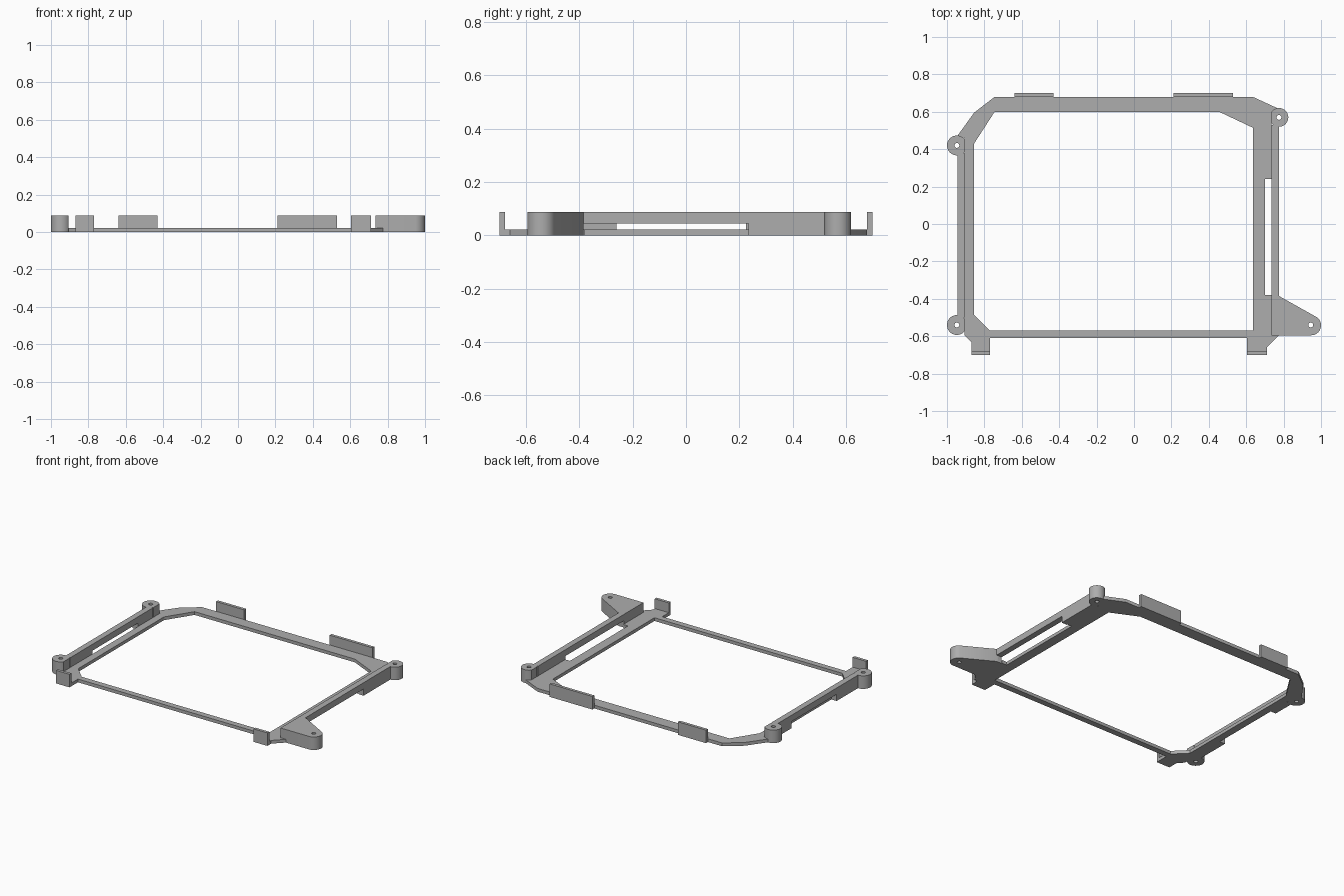
import bpy, bmesh
from math import radians, cos, sin
from mathutils import Matrix

cube = bpy.data.objects.get("Cube")
if cube:
    bpy.data.objects.remove(cube)

grey = bpy.data.materials.new("plain grey")
grey.use_nodes = True
colour = (0.42, 0.42, 0.42, 1)
grey.diffuse_color = colour
grey.node_tree.nodes["Principled BSDF"].inputs["Base Color"].default_value = colour

TOP = 0.088      # full height of posts, rails and clips
PLATE = 0.022    # thickness of the flat frame
GAP = 0.045      # underside of the raised rail spans


def arc(cx, cy, r, start, end, n=32):
    """Points along an arc, angles in degrees."""
    angles = [radians(start + (end - start) * i / n) for i in range(n + 1)]
    return [(cx + r * cos(a), cy + r * sin(a)) for a in angles]


def prism(name, loops, low, high, along_x=False):
    """Extrude an outline (first loop) with holes (other loops)."""
    curve = bpy.data.curves.new(name, 'CURVE')
    curve.dimensions = '2D'
    curve.fill_mode = 'BOTH'
    curve.extrude = (high - low) / 2
    for loop in loops:
        spline = curve.splines.new('POLY')
        spline.points.add(len(loop) - 1)
        for point, (u, v) in zip(spline.points, loop):
            point.co = (u, v, 0, 1)
        spline.use_cyclic_u = True
    obj = bpy.data.objects.new(name, curve)
    bpy.context.collection.objects.link(obj)
    bpy.ops.object.select_all(action='DESELECT')
    obj.select_set(True)
    bpy.context.view_layer.objects.active = obj
    bpy.ops.object.convert(target='MESH')
    obj = bpy.context.view_layer.objects.active
    mesh = obj.data
    bm = bmesh.new()
    bm.from_mesh(mesh)
    bmesh.ops.remove_doubles(bm, verts=bm.verts, dist=0.0001)
    bmesh.ops.translate(bm, verts=bm.verts, vec=(0, 0, (low + high) / 2))
    if along_x:  # profile (y, z) extruded along x
        turn = Matrix(((0, 0, 1), (1, 0, 0), (0, 1, 0)))
        bmesh.ops.transform(bm, matrix=turn.to_4x4(), verts=bm.verts)
    bmesh.ops.recalc_face_normals(bm, faces=bm.faces)
    bm.to_mesh(mesh)
    bm.free()
    mesh.materials.clear()
    mesh.materials.append(grey)
    bpy.ops.object.shade_smooth_by_angle(angle=radians(30))
    return obj


def rect(x0, x1, y0, y1):
    return [(x0, y0), (x1, y0), (x1, y1), (x0, y1)]


def hole(cx, cy):
    return arc(cx, cy, 0.013, 0, 345, 23)


# Flat frame with its slot edge beside the raised rail
outer = [(-0.87, -0.68), (-0.77, -0.68), (-0.77, -0.61), (0.605, -0.61),
         (0.605, -0.68), (0.71, -0.68), (0.71, -0.66), (0.775, -0.595),
         (0.735, -0.595), (0.735, -0.38), (0.70, -0.38), (0.70, 0.24),
         (0.735, 0.24), (0.735, 0.60), (0.765, 0.62), (0.635, 0.68),
         (-0.745, 0.68), (-0.855, 0.595), (-0.945, 0.47), (-0.905, 0.46),
         (-0.905, -0.595), (-0.87, -0.63)]
inner = [(-0.77, -0.57), (0.635, -0.57), (0.635, 0.515), (0.455, 0.60),
         (-0.745, 0.60), (-0.855, 0.43), (-0.855, -0.485)]
prism("flat_frame", [outer, inner], 0, PLATE)

# Upright clips along the front and back edges
for name, x0, x1, y0 in (("front_right_clip", -0.87, -0.77, -0.70),
                         ("front_left_clip", 0.605, 0.71, -0.70),
                         ("back_right_clip", -0.64, -0.43, 0.68),
                         ("back_left_clip", 0.21, 0.53, 0.68)):
    prism(name, [rect(x0, x1, y0, y0 + 0.02)], 0, TOP)

# Round screw posts, flattened on the side facing the frame
for name, cy in (("right_front_post", -0.54), ("right_back_post", 0.42)):
    prism(name, [arc(-0.947, cy, 0.053, 37.6, 322.4), hole(-0.947, cy)], 0, TOP)
prism("left_back_post", [arc(0.775, 0.57, 0.05, -143, 143), hole(0.775, 0.57)], 0, TOP)

# Triangular screw ear
ear = [(0.735, -0.595)] + arc(0.947, -0.542, 0.053, -90, 61, 20)
ear += [(0.775, -0.385), (0.735, -0.385)]
prism("left_front_ear", [ear, hole(0.945, -0.54)], 0, TOP)


# Side rails, notched underneath along their middle
def rail(name, x0, x1, y0, y1, notch0, notch1):
    profile = [(y0, TOP), (y0, 0), (notch0, 0), (notch0, GAP),
               (notch1, GAP), (notch1, 0), (y1, 0), (y1, TOP)]
    prism(name, [profile], x0, x1, along_x=True)


rail("right_rail", -0.945, -0.905, -0.50, 0.38, -0.26, 0.225)
rail("left_rail", 0.735, 0.775, -0.40, 0.53, -0.385, 0.235)
